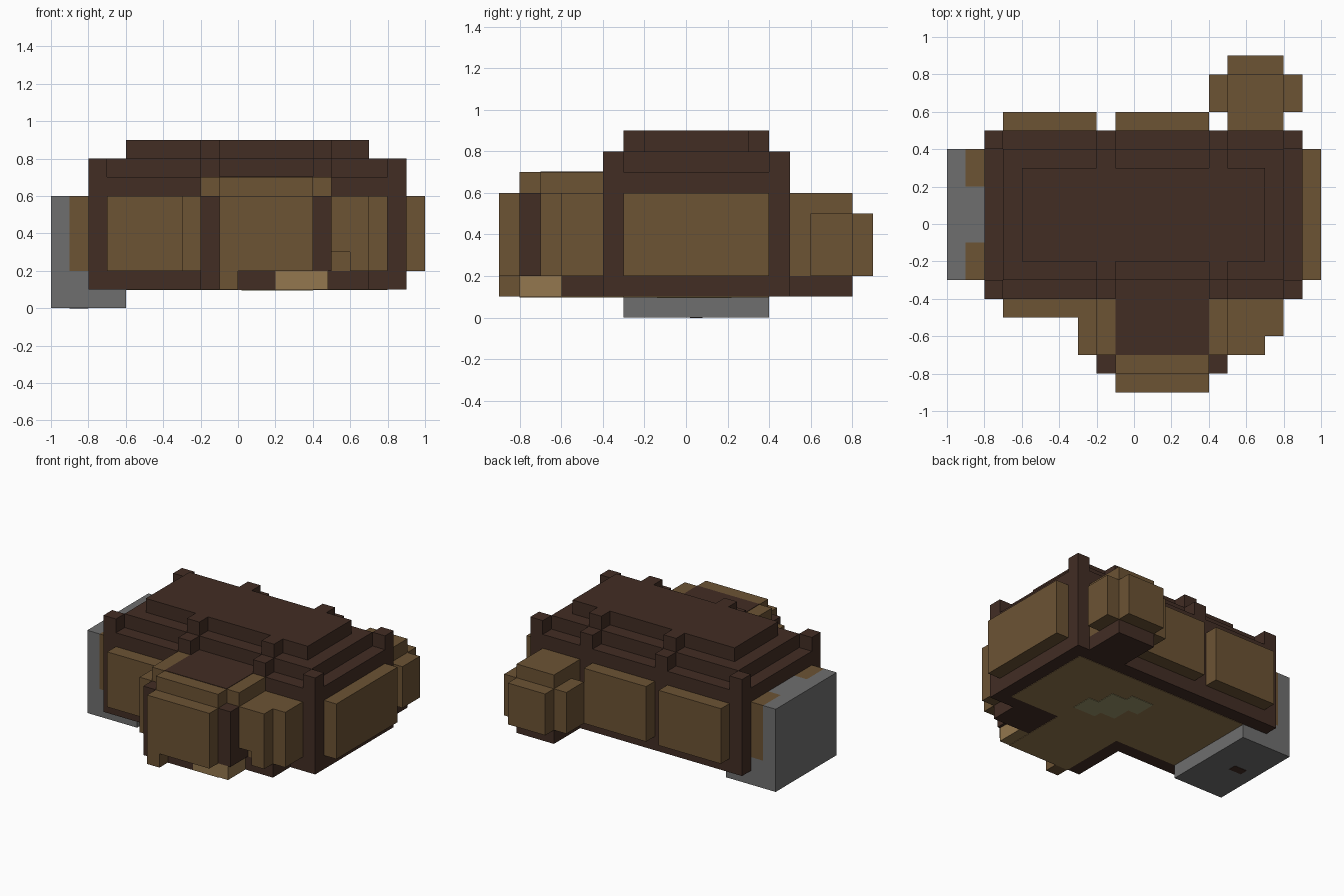
import bpy
import bmesh
from mathutils import Vector

cube = bpy.data.objects.get("Cube")
if cube:
    bpy.data.objects.remove(cube, do_unlink=True)


def material(name, rgb):
    def linear(c):
        c /= 255
        return c / 12.92 if c < 0.04 else ((c + 0.055) / 1.055) ** 2.4
    m = bpy.data.materials.new(name)
    colour = [linear(c) for c in rgb] + [1]
    m.use_nodes = True
    m.diffuse_color = colour
    m.node_tree.nodes["Principled BSDF"].inputs["Base Color"].default_value = colour
    return m


dark = material("dark wood", (66, 45, 36))
brown = material("brown wood", (108, 83, 52))
tan = material("tan planks", (148, 119, 78))
gray = material("gray stone", (111, 111, 111))
olive = material("olive mat", (155, 150, 106))


def boxes(name, mat, *extents):
    """One object made of boxes, each given as x0, x1, y0, y1, z0, z1."""
    bm = bmesh.new()
    for x0, x1, y0, y1, z0, z1 in extents:
        low, high = Vector((x0, y0, z0)), Vector((x1, y1, z1))
        made = bmesh.ops.create_cube(bm, size=1)["verts"]
        for v in made:
            v.co = (low + high) / 2 + v.co * (high - low)
    mesh = bpy.data.meshes.new(name)
    bm.to_mesh(mesh)
    bm.free()
    mesh.materials.append(mat)
    obj = bpy.data.objects.new(name, mesh)
    bpy.context.collection.objects.link(obj)
    return obj


BASE, SILL, EAVE, ROOF = 0.1, 0.2, 0.6, 0.7
wall = (SILL, EAVE)
foot = (BASE, SILL)

# Main body with stepped roof
boxes("main_body", dark, (-0.8, 0.9, -0.4, 0.5, BASE, ROOF))
boxes("roof_tiers", dark,
      (-0.7, 0.8, -0.3, 0.4, ROOF, 0.8),
      (-0.6, 0.7, -0.2, 0.3, 0.8, 0.9))

# Ribs over the roof and raised corner posts
for i, x in enumerate((-0.2, 0.4)):
    boxes(f"roof_rib_{i}", dark,
          (x, x + 0.1, -0.4, 0.5, ROOF, 0.8),
          (x, x + 0.1, -0.3, 0.4, 0.8, 0.9))
for x in (-0.8, 0.8):
    for y in (-0.4, 0.4):
        boxes("corner_post", dark, (x, x + 0.1, y, y + 0.1, ROOF, 0.8))

# Wall panels
boxes("front_panel", brown, (-0.7, -0.2, -0.5, -0.4, *wall))
boxes("left_side_panel", brown, (0.9, 1.0, -0.3, 0.4, *wall))
for i, x in enumerate((-0.7, -0.1)):
    boxes(f"back_panel_{i}", brown, (x, x + 0.5, 0.5, 0.6, *wall))
boxes("right_side_panel", brown,
      (-0.9, -0.8, -0.3, -0.1, *wall),
      (-0.9, -0.8, 0.2, 0.4, *wall))

# Stone slab and its foot
boxes("stone_slab", gray,
      (-1.0, -0.9, -0.3, 0.4, 0, EAVE),
      (-0.9, -0.8, -0.3, 0.4, 0, SILL),
      (-0.9, -0.8, -0.1, 0.2, SILL, EAVE),
      (-0.8, -0.6, -0.3, 0.4, 0, BASE))
boxes("slab_spot", dark, (-0.9, -0.8, 0.02, 0.08, 0, 0.003)).location.z = -0.002

# Back turret
boxes("turret_base", dark, (0.5, 0.8, 0.5, 0.8, *foot))
boxes("turret", brown,
      (0.5, 0.8, 0.5, 0.8, *wall),
      (0.4, 0.9, 0.6, 0.8, SILL, 0.5),
      (0.5, 0.8, 0.8, 0.9, SILL, 0.5))

# Front porch
boxes("porch_core", dark,
      (-0.2, 0.5, -0.7, -0.4, *wall),
      (-0.2, 0.2, -0.8, -0.4, *foot),
      (0.2, 0.5, -0.6, -0.4, *foot))
for x in (-0.2, 0.4):
    boxes("porch_post", dark, (x, x + 0.1, -0.8, -0.7, *wall))
boxes("porch_front", brown,
      (-0.1, 0.4, -0.9, -0.7, *wall),
      (-0.1, 0.0, -0.9, -0.8, *foot))
boxes("porch_roof", brown,
      (-0.2, 0.5, -0.7, -0.4, EAVE, ROOF),
      (-0.1, 0.4, -0.8, -0.7, EAVE, ROOF))
boxes("porch_roof_inlay", dark, (-0.1, 0.4, -0.7, -0.4, ROOF, ROOF + 0.003))
boxes("porch_step", tan, (0.2, 0.48, -0.8, -0.6, *foot))
boxes("porch_side_panel", brown, (-0.3, -0.2, -0.7, -0.4, *wall))

# Bay beside the porch
boxes("bay_base", dark, (0.5, 0.7, -0.6, -0.4, *foot))
boxes("bay", brown,
      (0.5, 0.8, -0.6, -0.4, *wall),
      (0.6, 0.7, -0.7, -0.6, *wall),
      (0.5, 0.6, -0.7, -0.6, 0.3, EAVE))

# Underside floor with a worn patch
under = BASE - 0.003
boxes("floor", tan,
      (-0.6, 0.8, -0.3, 0.4, under, BASE),
      (-0.1, 0.4, -0.8, -0.3, under, BASE))
boxes("floor_patch", olive,
      (0.1, 0.32, -0.08, 0.16, under - 0.003, under),
      (0.02, 0.2, 0.06, 0.22, under - 0.003, under),
      (0.22, 0.4, -0.14, 0.02, under - 0.003, under))
